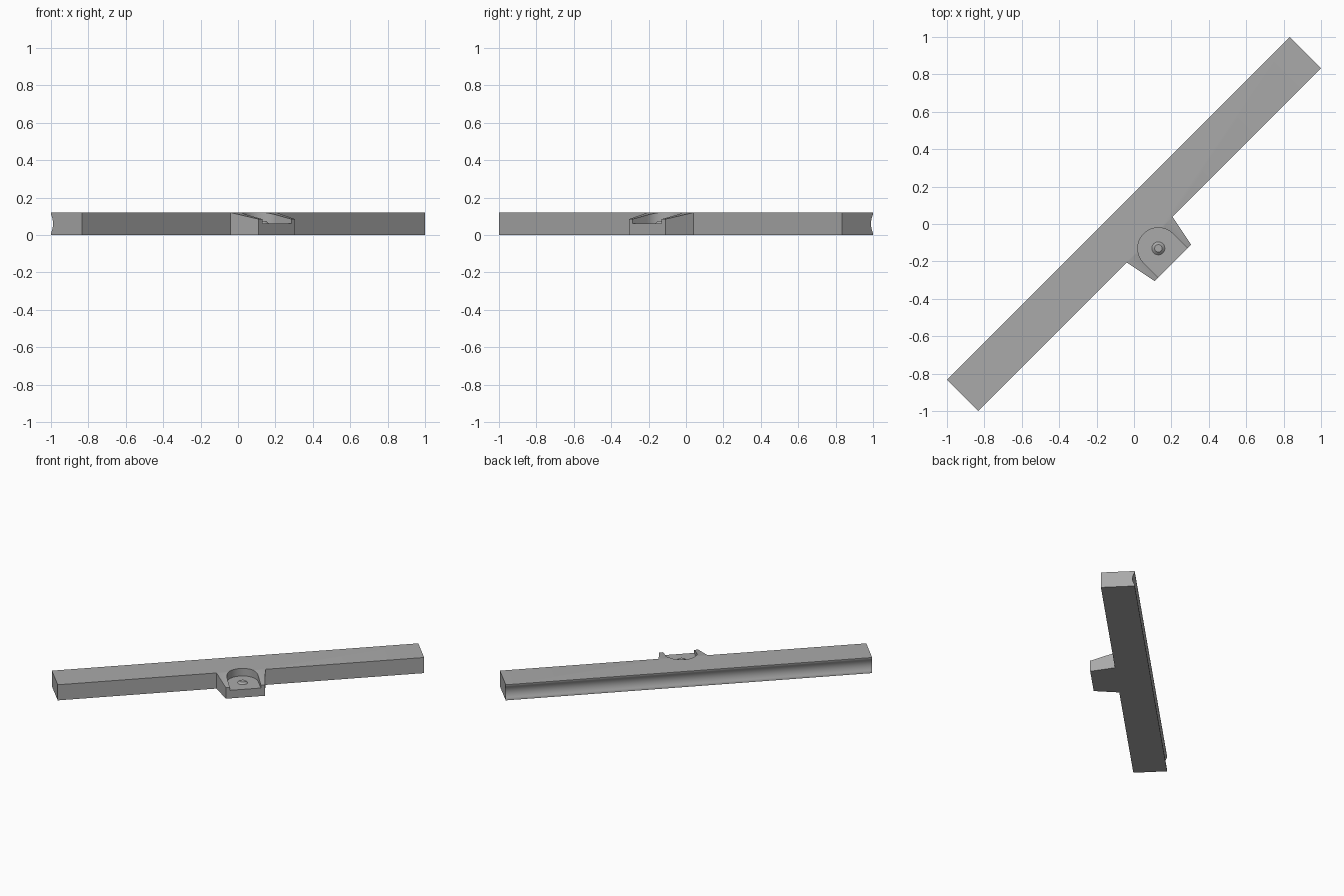
import bpy, bmesh, math
from mathutils import Matrix

cube = bpy.data.objects.get("Cube")
if cube:
    bpy.data.objects.remove(cube, do_unlink=True)

HEIGHT, HALF_WIDTH, HALF_LENGTH = 0.12, 0.118, 1.296
TAB_TIP, TAB_TIP_Z = 0.294, 0.085
POCKET_Y, POCKET_R, FLOOR = -0.184, 0.11, 0.062
TURN = Matrix.Rotation(math.radians(45), 4, "Z")

grey = bpy.data.materials.new("plain grey")
grey.use_nodes = True
grey.diffuse_color = (0.4, 0.4, 0.4, 1)
grey.node_tree.nodes["Principled BSDF"].inputs["Base Color"].default_value = grey.diffuse_color


def make_object(name, bm):
    bmesh.ops.recalc_face_normals(bm, faces=bm.faces)
    mesh = bpy.data.meshes.new(name)
    bm.to_mesh(mesh)
    bm.free()
    mesh.materials.append(grey)
    obj = bpy.data.objects.new(name, mesh)
    bpy.context.collection.objects.link(obj)
    obj.matrix_world = TURN
    return obj


def prism(name, points, direction):
    bm = bmesh.new()
    face = bm.faces.new([bm.verts.new(p) for p in points])
    extruded = bmesh.ops.extrude_face_region(bm, geom=[face])["geom"]
    verts = [v for v in extruded if isinstance(v, bmesh.types.BMVert)]
    bmesh.ops.translate(bm, verts=verts, vec=direction)
    return make_object(name, bm)


def smooth(obj):
    bpy.ops.object.select_all(action="DESELECT")
    obj.select_set(True)
    bpy.context.view_layer.objects.active = obj
    bpy.ops.object.shade_smooth_by_angle(angle=math.radians(30))


# Long bar with a shallow hollow along its back
profile = [(HALF_WIDTH, 0), (-HALF_WIDTH, 0), (-HALF_WIDTH, HEIGHT), (HALF_WIDTH, HEIGHT)]
for i in range(13):
    t = 1 - i / 6
    profile.append((HALF_WIDTH - 0.015 * (1 - t * t), 0.06 + 0.05 * t))
bar = prism("bar", [(-HALF_LENGTH, y, z) for y, z in profile], (2 * HALF_LENGTH, 0, 0))

# Tapered mounting tab with a sloping top
tab = prism("tab", [(-0.173, -HALF_WIDTH, 0), (0.173, -HALF_WIDTH, 0),
                    (0.138, -TAB_TIP, 0), (-0.138, -TAB_TIP, 0)], (0, 0, HEIGHT))
for v in tab.data.vertices:
    if v.co.z > 0.01 and v.co.y < -0.2:
        v.co.z = TAB_TIP_Z

# Round pocket, open toward the tab tip
outline = [(POCKET_R * math.cos(math.pi * i / 32),
            POCKET_Y + POCKET_R * math.sin(math.pi * i / 32), FLOOR) for i in range(33)]
outline += [(-POCKET_R, -0.4, FLOOR), (POCKET_R, -0.4, FLOOR)]
pocket = prism("pocket_cutter", outline, (0, 0, 0.2))

for helper, operation in ((tab, "UNION"), (pocket, "DIFFERENCE")):
    helper.hide_render = True
    mod = bar.modifiers.new(helper.name, "BOOLEAN")
    mod.operation, mod.solver, mod.object = operation, "EXACT", helper
bpy.context.view_layer.update()
bar.data = bpy.data.meshes.new_from_object(bar.evaluated_get(bpy.context.evaluated_depsgraph_get()))
bar.modifiers.clear()
for helper in (tab, pocket):
    bpy.data.objects.remove(helper, do_unlink=True)
smooth(bar)

# Small tapered boss on the pocket floor
bm = bmesh.new()
bmesh.ops.create_cone(bm, cap_ends=True, segments=32, radius1=0.036, radius2=0.02, depth=0.014,
                      matrix=Matrix.Translation((0, POCKET_Y, FLOOR + 0.006)))
smooth(make_object("pocket_boss", bm))
